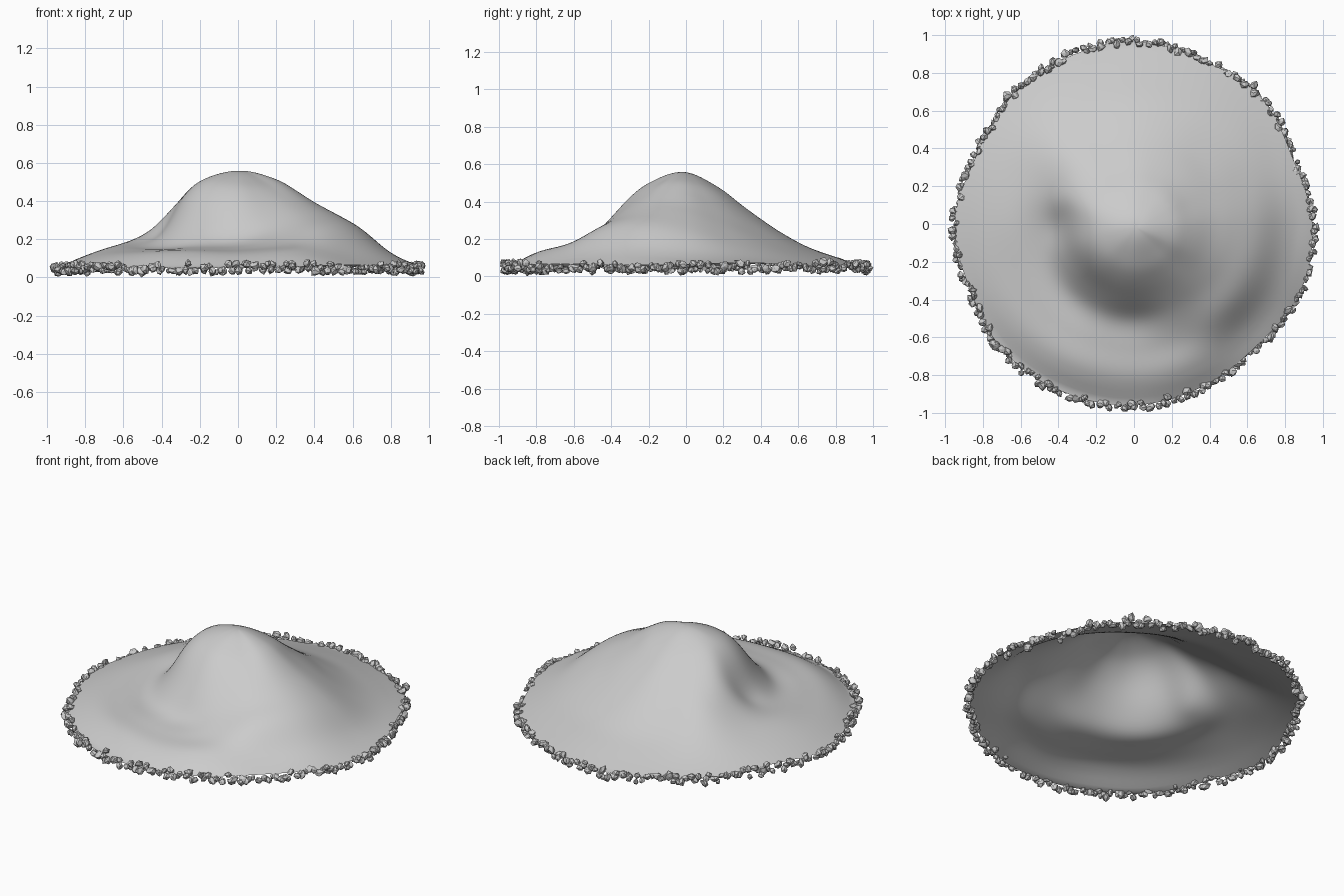
import bpy, bmesh, math, random
from mathutils import Matrix, Euler

if "Cube" in bpy.data.objects:
    bpy.data.objects.remove(bpy.data.objects["Cube"])

random.seed(7)
PEAK = 0.56
RADII = [0, .2, .3, .4, .5, .65, .8, .95]
# each spoke (every 22.5 degrees from +x): heights at RADII[1:], then rim radius
SPOKES = [
    [.51, .45, .385, .33, .24, .125, .06, .945],
    [.495, .42, .35, .285, .19, .11, .06, .91],
    [.48, .40, .325, .25, .165, .105, .055, .95],
    [.47, .39, .315, .245, .16, .105, .055, .94],
    [.47, .39, .315, .245, .16, .105, .055, .965],
    [.475, .39, .32, .25, .165, .105, .055, .95],
    [.49, .42, .35, .285, .195, .115, .05, .935],
    [.505, .44, .345, .25, .175, .115, .05, .91],
    [.51, .42, .245, .19, .165, .115, .05, .95],
    [.51, .425, .255, .17, .15, .115, .05, .935],
    [.505, .42, .27, .165, .145, .122, .05, .965],
    [.495, .41, .285, .18, .15, .132, .05, .965],
    [.49, .41, .30, .19, .15, .125, .05, .96],
    [.485, .41, .325, .25, .18, .14, .05, .935],
    [.49, .43, .37, .315, .25, .125, .05, .915],
    [.51, .455, .395, .345, .27, .145, .06, .95],
]
LAST = len(RADII) - 1


def around(column, ang):
    """Smooth periodic value of one column at an angle."""
    s = (ang / math.tau * 16) % 16
    i = int(s)
    t = s - i
    p0, p1, p2, p3 = [SPOKES[(i + k) % 16][column] for k in (-1, 0, 1, 2)]
    return p1 + .5*t*(p2 - p0 + t*(2*p0 - 5*p1 + 4*p2 - p3 + t*(3*(p1 - p2) + p3 - p0)))


def height(r, ang):
    """Hermite curve along one radius, level at the summit."""
    h = [PEAK] + [around(c, ang) for c in range(LAST)]
    i = max(k for k in range(LAST) if RADII[k] <= r)

    def slope(k):
        if k == 0:
            return 0
        n = min(k + 1, LAST)
        return (h[n] - h[k - 1]) / (RADII[n] - RADII[k - 1])
    d = RADII[i + 1] - RADII[i]
    t = (r - RADII[i]) / d
    a = t*t*(3 - 2*t)
    return (h[i]*(1 - a) + h[i + 1]*a
            + d*t*(1 - t)*((1 - t)*slope(i) - t*slope(i + 1)))


def new_object(name, bm, smooth):
    me = bpy.data.meshes.new(name)
    for f in bm.faces:
        f.smooth = smooth
    bm.to_mesh(me)
    bm.free()
    ob = bpy.data.objects.new(name, me)
    bpy.context.collection.objects.link(ob)
    return ob


# hill: open polar sheet with a slightly off-centre summit
bm = bmesh.new()
SEG, RINGS = 128, 48
DX, DY = .012, -.02
top = bm.verts.new((DX, DY, PEAK))
prev = None
for j in range(1, RINGS + 1):
    ring = []
    f = j / RINGS
    for k in range(SEG):
        a = math.tau * k / SEG
        r = around(LAST, a) * f
        ring.append(bm.verts.new((r * math.cos(a) + DX * (1 - f), r * math.sin(a) + DY * (1 - f),
                                  height(min(r, .95), a))))
    for k in range(SEG):
        n = (k + 1) % SEG
        if prev:
            bm.faces.new((prev[k], ring[k], ring[n], prev[n]))
        else:
            bm.faces.new((top, ring[k], ring[n]))
    prev = ring
# relax the crown so no spoke pattern shows
inner = [v for v in bm.verts if v.co.xy.length < .85]
for _ in range(6):
    bmesh.ops.smooth_vert(bm, verts=inner, factor=.5, use_axis_z=True)
new_object("hill", bm, True)

# rim stones: jittered faceted lumps scattered along the edge
bm = bmesh.new()
COUNT = 270
for k in range(COUNT):
    a = math.tau * (k + random.uniform(-.5, .5)) / COUNT
    r = around(LAST, a) + random.uniform(-.014, .02)
    size = random.uniform(.02, .029)
    z = max(size, .05 + random.uniform(-.022, .025))
    rot = Euler([random.uniform(0, 6.28) for _ in range(3)]).to_matrix().to_4x4()
    stretch = Matrix.Diagonal([size * random.uniform(.75, 1.1) for _ in range(3)] + [1])
    m = Matrix.Translation((r * math.cos(a), r * math.sin(a), z)) @ rot @ stretch
    for v in bmesh.ops.create_icosphere(bm, subdivisions=1, radius=1)["verts"]:
        v.co = m @ (v.co * random.uniform(.7, 1.2))
        v.co.z = max(v.co.z, 0)
new_object("rim_stones", bm, False)
